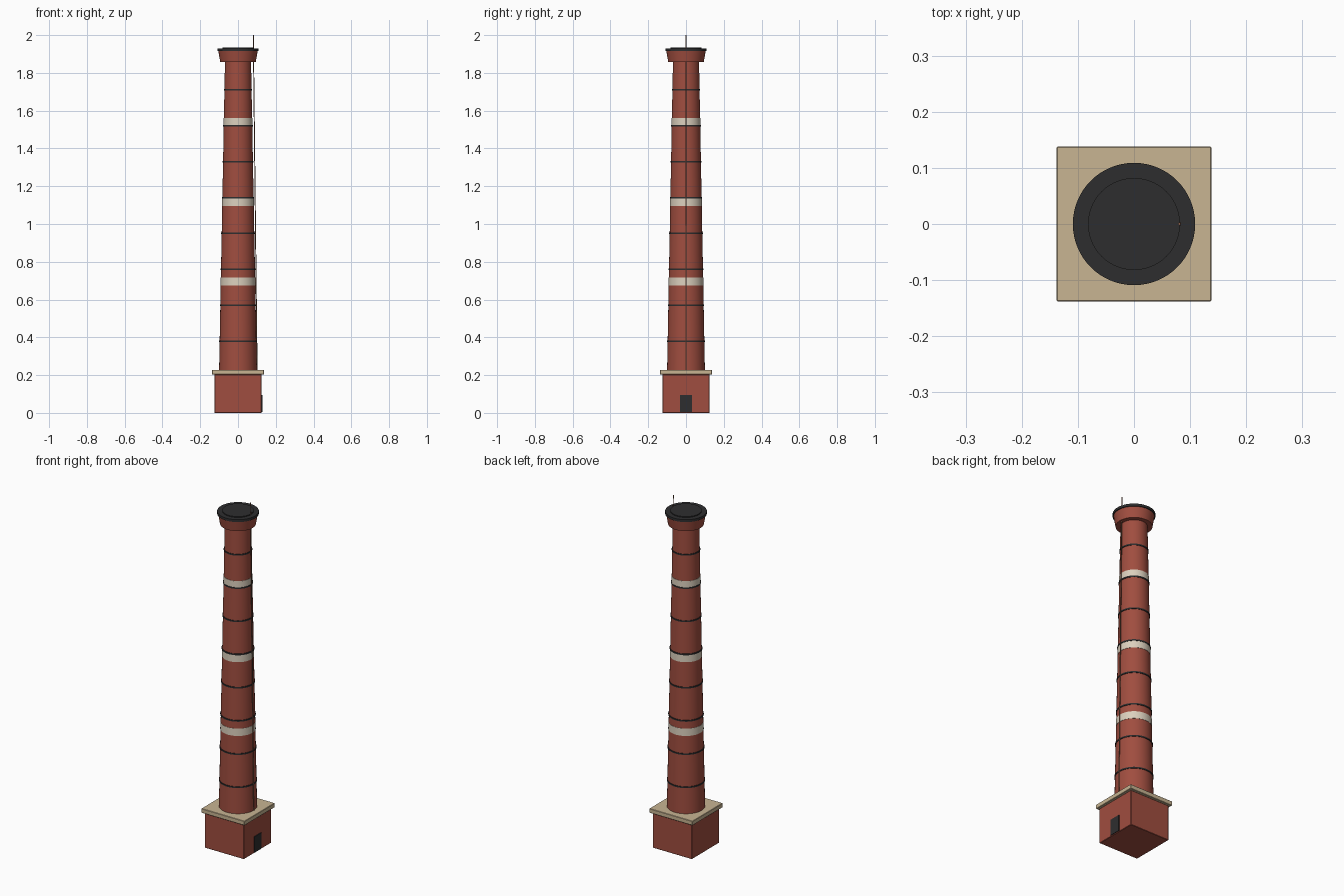
import bpy, bmesh, math
from mathutils import Vector

if "Cube" in bpy.data.objects:
    bpy.data.objects.remove(bpy.data.objects["Cube"])


def mat(name, rgb):
    m = bpy.data.materials.new(name)
    m.diffuse_color = (*rgb, 1)
    m.use_nodes = True
    m.node_tree.nodes["Principled BSDF"].inputs["Base Color"].default_value = m.diffuse_color
    return m


BRICK = mat("brick red", (0.35, 0.075, 0.05))
STONE = mat("sandstone", (0.58, 0.46, 0.29))
CREAM = mat("cream paint", (0.71, 0.63, 0.51))
DARK = mat("dark iron", (0.027, 0.027, 0.028))
COPPER = mat("dull copper", (0.26, 0.12, 0.07))


def add(name, bm, material, smooth=True):
    bmesh.ops.recalc_face_normals(bm, faces=bm.faces)
    me = bpy.data.meshes.new(name)
    bm.to_mesh(me)
    bm.free()
    me.materials.append(material)
    ob = bpy.data.objects.new(name, me)
    bpy.context.collection.objects.link(ob)
    if smooth:
        bpy.context.view_layer.objects.active = ob
        ob.select_set(True)
        bpy.ops.object.shade_smooth_by_angle(angle=math.radians(35))
        ob.select_set(False)
    return ob


def lathe(name, profile, material, sides=64):
    """Closed solid of revolution from (radius, z) points, bottom to top."""
    bm = bmesh.new()
    rings = [[bm.verts.new((r * math.cos(2 * math.pi * i / sides),
                            r * math.sin(2 * math.pi * i / sides), z))
              for i in range(sides)] for r, z in profile]
    for a, b in zip(rings, rings[1:]):
        for i in range(sides):
            j = (i + 1) % sides
            bm.faces.new((a[i], a[j], b[j], b[i]))
    bm.faces.new(rings[0])
    bm.faces.new(rings[-1])
    return add(name, bm, material)


def box(name, lo, hi, material, bevel=0.0):
    bm = bmesh.new()
    bmesh.ops.create_cube(bm, size=1)
    lo, hi = Vector(lo), Vector(hi)
    for v in bm.verts:
        v.co = (lo + hi) / 2 + v.co * (hi - lo)
    if bevel:
        bmesh.ops.bevel(bm, geom=bm.edges[:], offset=bevel, segments=1, affect='EDGES')
    return add(name, bm, material, False)


def rod(name, a, b, r, material):
    a, b = Vector(a), Vector(b)
    bm = bmesh.new()
    bmesh.ops.create_cone(bm, cap_ends=True, segments=8, radius1=r, radius2=r, depth=(b - a).length)
    q = Vector((0, 0, 1)).rotation_difference(b - a)
    for v in bm.verts:
        v.co = q @ v.co + (a + b) / 2
    return add(name, bm, material)


Z0, Z1, R0, R1 = 0.228, 1.86, 0.1, 0.069


def radius(z):
    return R0 + (R1 - R0) * (z - Z0) / (Z1 - Z0)


# plinth, ledge and door
box("plinth", (-0.125, -0.125, 0), (0.125, 0.125, 0.203), BRICK, 0.002)
box("plinth_ledge", (-0.138, -0.138, 0.203), (0.138, 0.138, 0.228), STONE, 0.002)
box("door", (0.122, -0.032, 0.004), (0.129, 0.032, 0.096), DARK)

# tapered shaft
lathe("shaft", [(R0, Z0), (R1, Z1)], BRICK)

# painted bands
for n, z in enumerate((0.674, 1.096, 1.518)):
    lathe(f"painted_band_{n + 1}", [(radius(z) + 0.0015, z), (radius(z + 0.042) + 0.0015, z + 0.042)], CREAM)

# iron hoops
for n in range(8):
    z = 0.38 + 0.19 * n
    r = radius(z) + 0.003
    lathe(f"iron_hoop_{n + 1}", [(r, z - 0.004), (r, z + 0.004)], DARK)

# flared crown and dark cap
lathe("crown", [(0.094, 1.857), (0.104, 1.916)], BRICK)
lathe("crown_rim", [(0.109, 1.916), (0.109, 1.93)], DARK)
lathe("flue_cover", [(0.082, 1.928), (0.082, 1.935)], DARK)

# lightning rod following the taper
rod("lightning_rod", (0.101, 0, 0.228), (0.081, 0, 2.0), 0.0025, COPPER)
